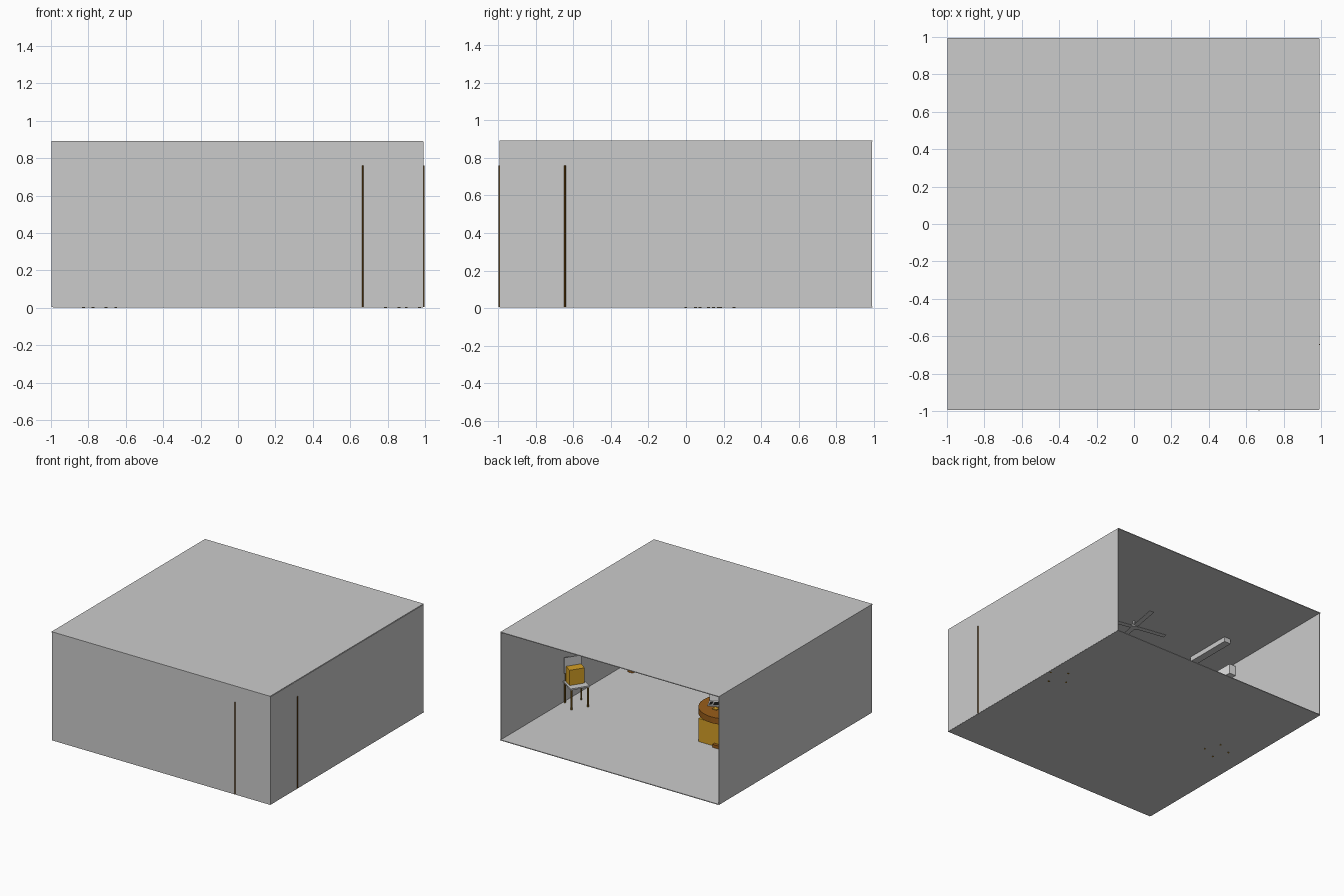
import bpy, bmesh, math
from mathutils import Matrix, Vector

if "Cube" in bpy.data.objects:
    bpy.data.objects.remove(bpy.data.objects["Cube"])


def mat(name, rgb):
    m = bpy.data.materials.new(name)
    m.diffuse_color = (*rgb, 1)
    m.use_nodes = True
    m.node_tree.nodes["Principled BSDF"].inputs["Base Color"].default_value = m.diffuse_color
    return m


GREY = mat("wall grey", (0.6, 0.6, 0.6))
DOOR = mat("door brown", (0.17, 0.07, 0.006))
TABLE = mat("table brown", (0.32, 0.11, 0.01))
GOLD = mat("golden yellow", (0.66, 0.35, 0.02))
LEG = mat("leg bronze", (0.26, 0.14, 0.015))
DARK = mat("key dark", (0.03, 0.03, 0.03))
WHITE = mat("white", (0.78, 0.78, 0.78))


def finish(name, bm, m, at):
    me = bpy.data.meshes.new(name)
    bm.to_mesh(me)
    bm.free()
    me.materials.append(m)
    o = bpy.data.objects.new(name, me)
    bpy.context.collection.objects.link(o)
    o.matrix_world = at
    return o


def box(name, c, s, m, at=Matrix()):
    bm = bmesh.new()
    bmesh.ops.create_cube(bm, size=1)
    bmesh.ops.scale(bm, vec=s, verts=bm.verts)
    return finish(name, bm, m, at @ Matrix.Translation(c))


def cyl(name, c, r, h, m, at=Matrix(), n=16):
    bm = bmesh.new()
    bmesh.ops.create_cone(bm, cap_ends=True, segments=n, radius1=r, radius2=r, depth=h)
    return finish(name, bm, m, at @ Matrix.Translation(c))


def place(x, y, z, deg):
    return Matrix.Translation((x, y, z)) @ Matrix.Rotation(math.radians(deg), 4, 'Z')


# room shell, open at the back
T = 0.006
box("floor", (0, 0, 0.005), (1.98, 1.99, T), GREY)
box("ceiling", (-0.004, 0, 0.89), (1.984, 1.99, T), GREY)
box("front_wall", (0, -0.992, 0.446), (1.98, T, 0.885), GREY)
for side, x in (("left", -0.993), ("right", 0.988)):
    box(side + "_wall", (x, 0, 0.446), (T, 1.985, 0.885), GREY)

# door across the front right corner, edges showing through the walls
a, b = Vector((0.664, -0.995, 0)), Vector((0.992, -0.64, 0))
d = b - a
box("door", (0, 0, 0), (d.length, 0.012, 0.755), DOOR,
    place(*((a + b) / 2).xy, 0.383, math.degrees(math.atan2(d.y, d.x))))


# chairs with a block cushion, grey seat and back
def chair(name, x, y, deg):
    at = place(x, y, 0, deg)
    for i, sx in enumerate((-1, 1)):
        for j, sy in enumerate((-1, 1)):
            cyl(f"{name}_leg_{i}{j}", (sx * 0.066, sy * 0.066, 0.086), 0.008, 0.172, LEG, at, 8)
    box(name + "_seat", (0, 0, 0.176), (0.15, 0.15, 0.012), GREY, at)
    box(name + "_back", (0, -0.07, 0.31), (0.14, 0.008, 0.13), GREY, at)
    for s in (-1, 1):
        box(f"{name}_post_{s}", (s * 0.055, -0.07, 0.215), (0.01, 0.008, 0.07), LEG, at)
    box(name + "_cushion", (0, -0.02, 0.245), (0.12, 0.075, 0.125), GOLD, at)


chair("visitor_chair", 0.88, 0.165, 57)
chair("desk_chair", -0.74, 0.085, -67)

# round table over a cabinet
cyl("table_top", (-0.44, 0.085, 0.29), 0.22, 0.05, TABLE, n=32)
box("table_post", (-0.4, 0.06, 0.235), (0.08, 0.08, 0.07), TABLE)
box("table_cabinet", (-0.36, 0.05, 0.102), (0.25, 0.25, 0.19), GOLD)
box("cabinet_foot", (-0.42, 0.185, 0.018), (0.08, 0.03, 0.03), TABLE)

# laptop
lap = place(-0.335, 0.11, 0.315, 25)
box("laptop_base", (0, 0, 0.004), (0.09, 0.08, 0.008), WHITE, lap)
for i in range(3):
    box(f"laptop_keys_{i}", (0, 0.022 - i * 0.018, 0.009), (0.07, 0.01, 0.004), DARK, lap)
box("laptop_screen", (0, -0.045, 0.045), (0.09, 0.006, 0.08), WHITE, lap)
box("note_pad", (-0.39, 0.17, 0.318), (0.04, 0.04, 0.006), GOLD)

# small bin by the door
cyl("bin", (0.88, -0.56, 0.065), 0.035, 0.115, TABLE)

# ceiling fan
cyl("fan_rod", (0, 0, 0.868), 0.008, 0.045, GREY)
cyl("fan_hub", (0, 0, 0.842), 0.03, 0.02, GREY)
for k in range(4):
    box(f"fan_blade_{k}", (0.145, 0, 0), (0.25, 0.04, 0.005), GREY, place(0, 0, 0.84, 80 + 90 * k))

# ceiling lamp and wall cooler
box("ceiling_lamp", (-0.7, 0.06, 0.868), (0.06, 0.4, 0.04), GREY)
box("wall_cooler", (-0.96, -0.1, 0.82), (0.06, 0.22, 0.08), WHITE)
